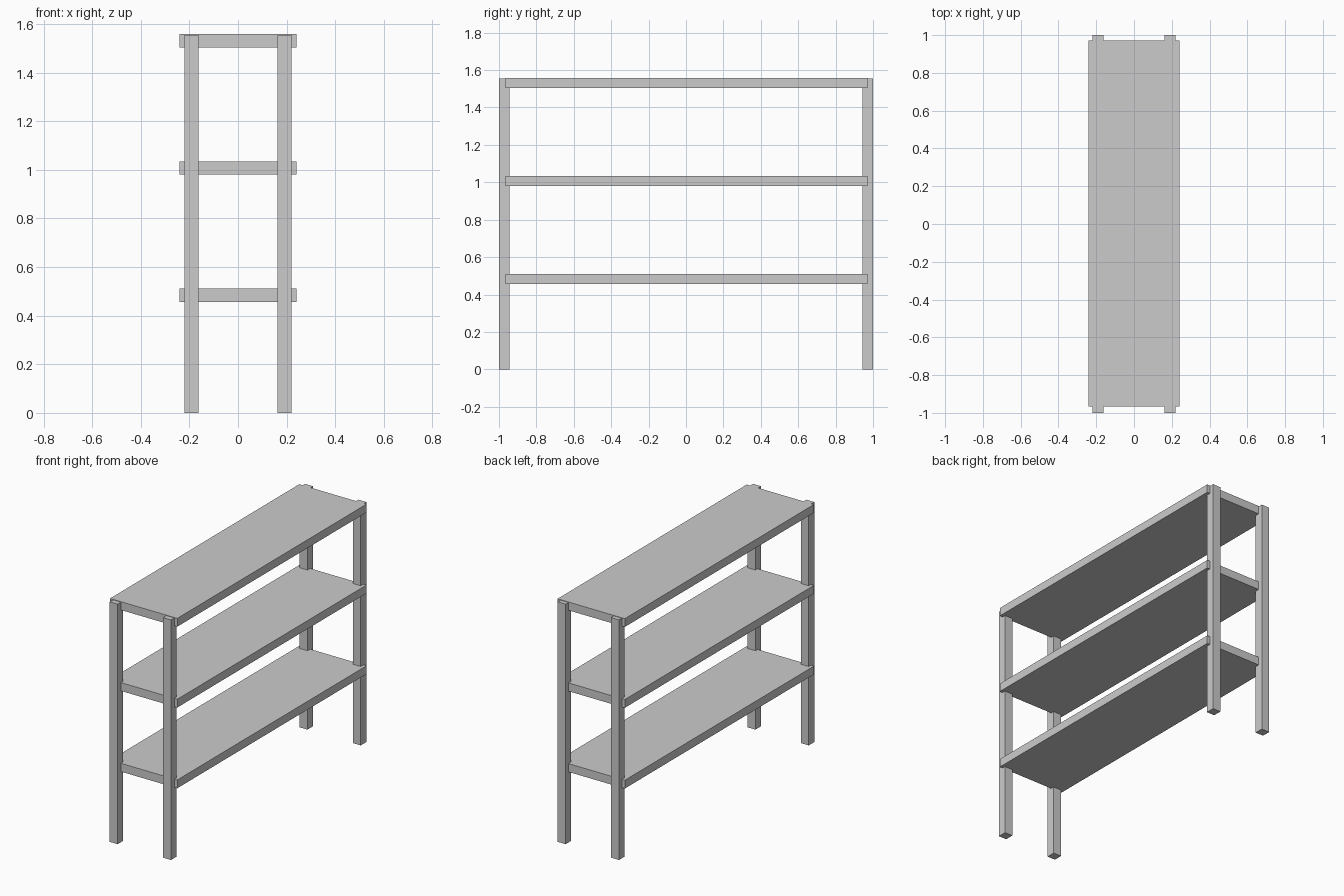
import bpy

if "Cube" in bpy.data.objects:
    bpy.data.objects.remove(bpy.data.objects["Cube"])


def box(name, lo, hi):
    """Axis-aligned box between two corners."""
    bpy.ops.mesh.primitive_cube_add(size=1, location=[(a + b) / 2 for a, b in zip(lo, hi)])
    ob = bpy.context.object
    ob.name = name
    ob.scale = [b - a for a, b in zip(lo, hi)]
    bpy.ops.object.transform_apply(location=False, rotation=False, scale=True)
    return ob


# Four square posts
POST = 0.057
for yname, cy in (("front", -1 + POST / 2), ("back", 1 - POST / 2)):
    for xname, cx in (("left", -0.191), ("right", 0.191)):
        h = POST / 2
        box(f"{yname}_{xname}_post", (cx - h, cy - h, 0), (cx + h, cy + h, 1.555))

# Three shelf boards let into the posts
for name, top in (("lower_shelf", 0.511), ("middle_shelf", 1.034), ("top_shelf", 1.558)):
    box(name, (-0.241, -0.966, top - 0.054), (0.241, 0.971, top))
